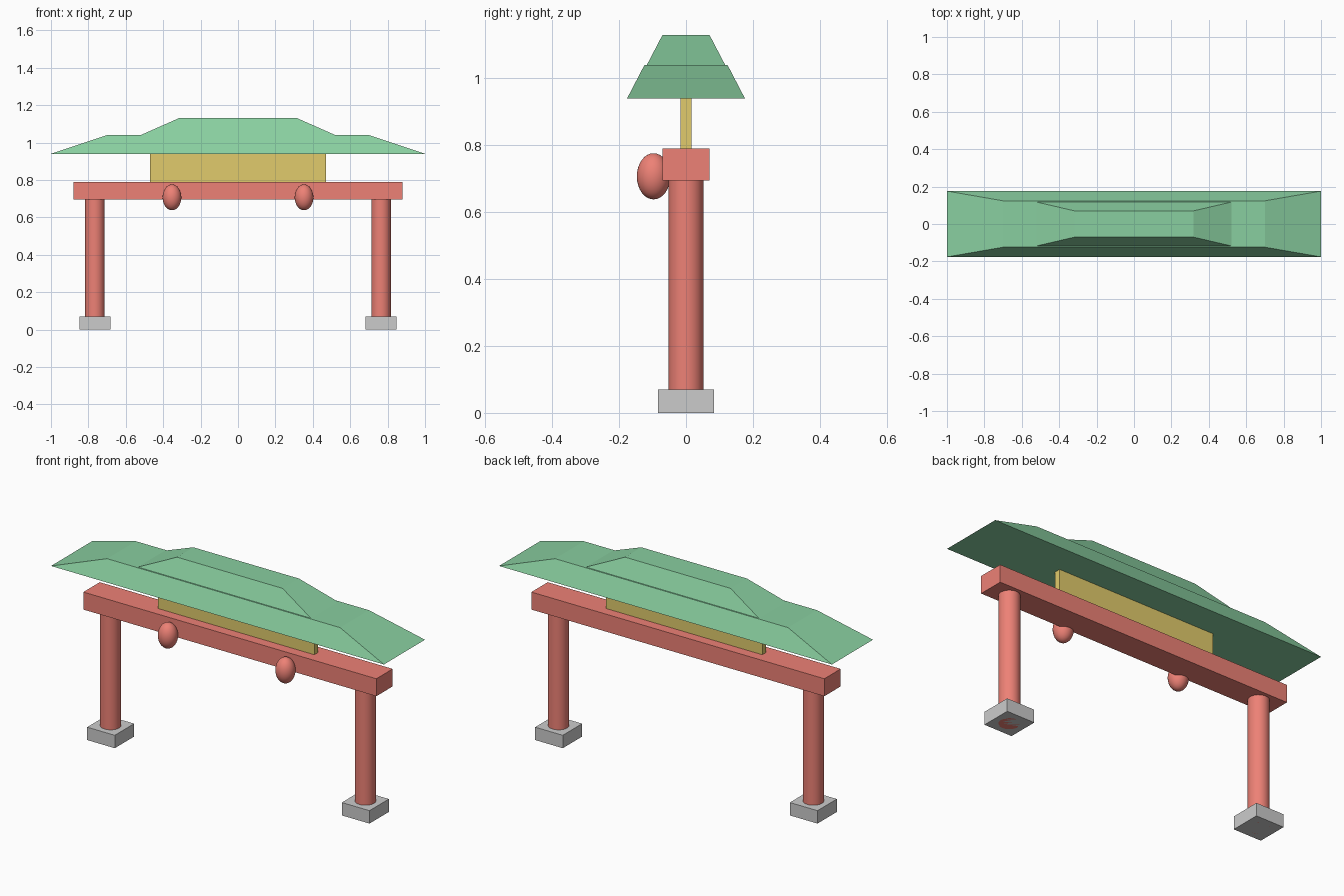
import bpy, bmesh
from mathutils import Matrix

if "Cube" in bpy.data.objects:
    bpy.data.objects.remove(bpy.data.objects["Cube"])


def material(name, rgb):
    m = bpy.data.materials.new(name)
    m.diffuse_color = (*rgb, 1)
    m.use_nodes = True
    m.node_tree.nodes["Principled BSDF"].inputs["Base Color"].default_value = m.diffuse_color
    return m


RED = material("red_paint", (0.85, 0.22, 0.18))
GREEN = material("green_tile", (0.25, 0.62, 0.35))
YELLOW = material("yellow_board", (0.75, 0.6, 0.15))


def finish(name, bm, mat=None, smooth=False):
    bmesh.ops.recalc_face_normals(bm, faces=bm.faces)
    me = bpy.data.meshes.new(name)
    bm.to_mesh(me)
    bm.free()
    ob = bpy.data.objects.new(name, me)
    bpy.context.collection.objects.link(ob)
    if mat:
        me.materials.append(mat)
    if smooth:
        bpy.ops.object.select_all(action='DESELECT')
        ob.select_set(True)
        bpy.context.view_layer.objects.active = ob
        bpy.ops.object.shade_smooth_by_angle(angle=0.7)
    return ob


def frustum(name, z0, z1, bottom, top, mat=None, x=0):
    """Box whose bottom and top have their own (x, y) half sizes."""
    bm = bmesh.new()
    bmesh.ops.create_cube(bm, size=2)
    for v in bm.verts:
        hx, hy = top if v.co.z > 0 else bottom
        v.co = (x + v.co.x * hx, v.co.y * hy, z1 if v.co.z > 0 else z0)
    return finish(name, bm, mat)


def box(name, z0, z1, half, mat=None, x=0):
    return frustum(name, z0, z1, half, half, mat, x)


for side, s in (("left", -1), ("right", 1)):
    # Stone footing
    box(side + "_footing", 0, 0.07, (0.083, 0.083), None, s * 0.765)
    # Round post
    bm = bmesh.new()
    bmesh.ops.create_cone(bm, cap_ends=True, segments=32, radius1=0.052, radius2=0.052,
                          depth=0.7, matrix=Matrix.Translation((s * 0.765, 0, 0.35)))
    finish(side + "_post", bm, RED, True)
    # Lantern on the front of the beam
    bm = bmesh.new()
    bmesh.ops.create_uvsphere(bm, u_segments=32, v_segments=16, radius=1,
                              matrix=Matrix.Translation((s * 0.353, -0.097, 0.707))
                              @ Matrix.Diagonal((0.05, 0.05, 0.069, 1)))
    finish(side + "_lantern", bm, RED, True)

# Cross beam and sign board
box("beam", 0.695, 0.79, (0.88, 0.07), RED)
box("sign_board", 0.79, 0.94, (0.47, 0.016), YELLOW)

# Two-tier roof
frustum("lower_roof", 0.94, 1.04, (1.0, 0.176), (0.70, 0.124), GREEN)
frustum("upper_roof", 1.04, 1.13, (0.52, 0.117), (0.317, 0.07), GREEN)
